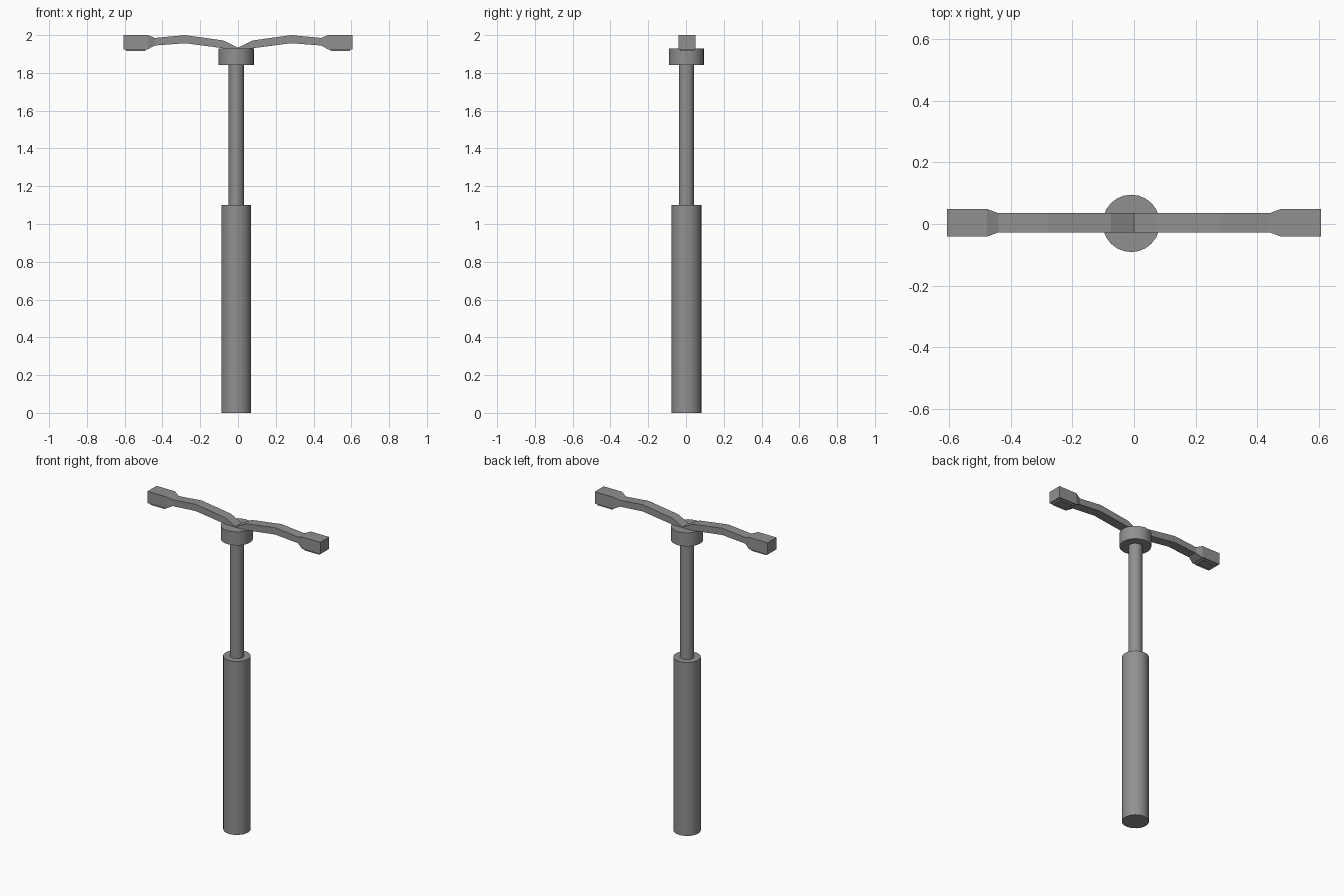
import bpy, bmesh
from mathutils import Matrix

if "Cube" in bpy.data.objects:
    bpy.data.objects.remove(bpy.data.objects["Cube"])

# Dark grey paint
paint = bpy.data.materials.new("dark_grey")
paint.diffuse_color = (0.28, 0.28, 0.28, 1)
paint.use_nodes = True
paint.node_tree.nodes["Principled BSDF"].inputs["Base Color"].default_value = paint.diffuse_color


def finish(name, bm):
    bmesh.ops.recalc_face_normals(bm, faces=bm.faces)
    mesh = bpy.data.meshes.new(name)
    bm.to_mesh(mesh)
    bm.free()
    mesh.materials.append(paint)
    ob = bpy.data.objects.new(name, mesh)
    bpy.context.collection.objects.link(ob)
    return ob


def cylinder(name, r, z0, z1):
    bm = bmesh.new()
    bmesh.ops.create_cone(bm, cap_ends=True, segments=24, radius1=r, radius2=r,
                          depth=z1 - z0,
                          matrix=Matrix.Translation((-0.009, 0.002, (z0 + z1) / 2)))
    ob = finish(name, bm)
    bpy.context.view_layer.objects.active = ob
    ob.select_set(True)
    bpy.ops.object.shade_smooth_by_angle()
    ob.select_set(False)


def loft(bm, sections):
    # rectangular sections: x, bottom z, top z, half width
    yc = 0.004
    rings = [[bm.verts.new((x, yc + s * w, z)) for s, z in
              ((-1, b), (1, b), (1, t), (-1, t))] for x, b, t, w in sections]
    for a, b in zip(rings, rings[1:]):
        for i in range(4):
            j = (i + 1) % 4
            bm.faces.new((a[i], a[j], b[j], b[i]))
    bm.faces.new(rings[0])
    bm.faces.new(rings[-1])


def mirror(ob):
    ob.modifiers.new("mirror", 'MIRROR').use_axis[0] = True


# Pole and collar
cylinder("lower_pole", 0.079, 0.0, 1.1)
cylinder("upper_pole", 0.04, 1.1, 1.845)
cylinder("collar", 0.093, 1.843, 1.929)

# Curved arms ending in wider lamp heads
bm = bmesh.new()
loft(bm, [(0.0, 1.89, 1.933, 0.031), (0.075, 1.93, 1.971, 0.031),
          (0.28, 1.957, 2.0, 0.031), (0.44, 1.945, 1.985, 0.031),
          (0.477, 1.925, 2.0, 0.045), (0.606, 1.925, 2.0, 0.045)])
mirror(finish("lamp_arms", bm))

# Lamp lens frames with a recessed panel underneath
bm = bmesh.new()
loft(bm, [(0.489, 1.915, 1.935, 0.037), (0.592, 1.915, 1.935, 0.037)])
bmesh.ops.recalc_face_normals(bm, faces=bm.faces)
under = [f for f in bm.faces if f.normal.z < -0.9]
bmesh.ops.inset_region(bm, faces=under, thickness=0.008, depth=-0.005)
mirror(finish("lamp_lenses", bm))
